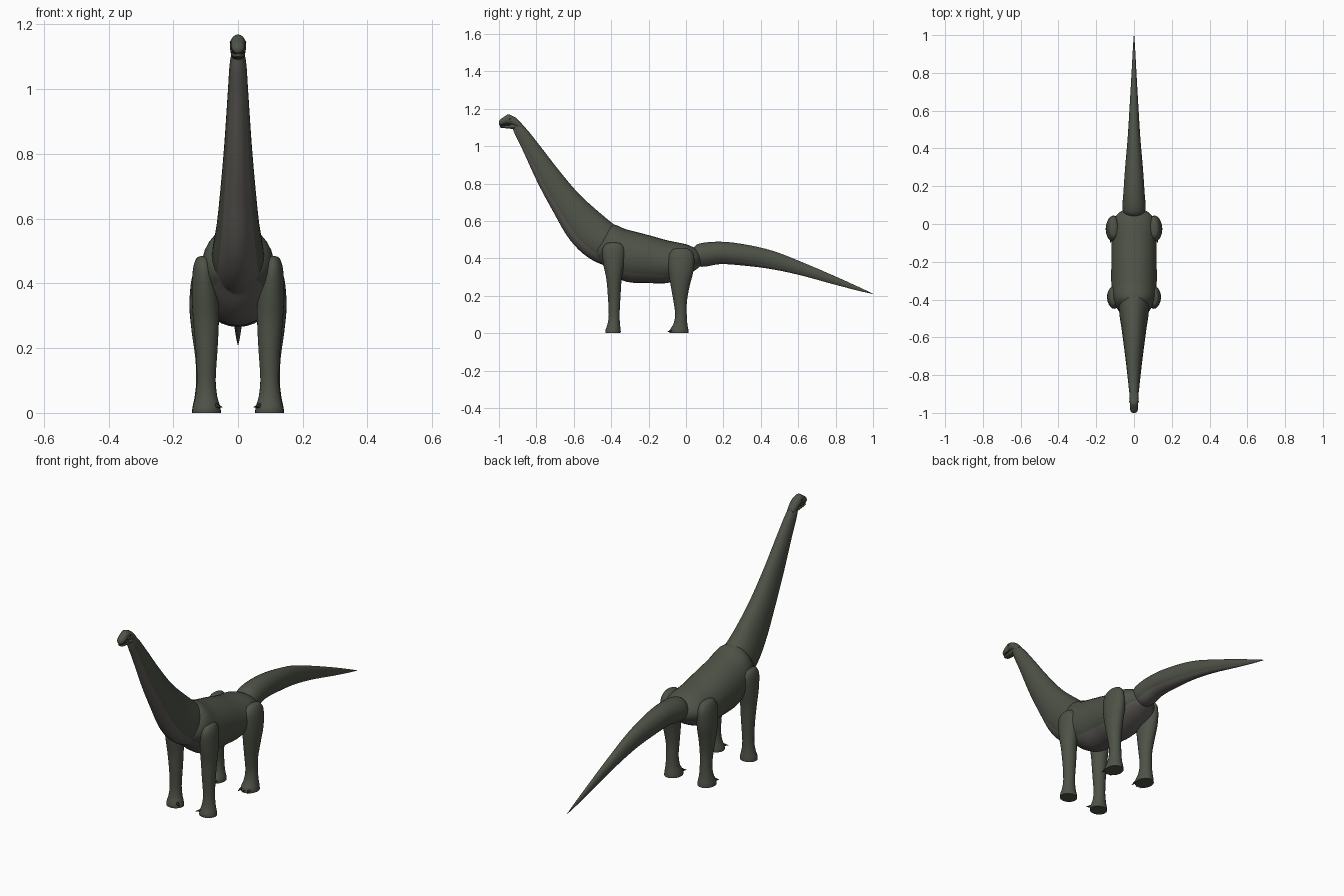
import bpy, bmesh, math
from mathutils import Vector

if "Cube" in bpy.data.objects:
    bpy.data.objects.remove(bpy.data.objects["Cube"], do_unlink=True)


def make_material(name, colour):
    m = bpy.data.materials.new(name)
    m.use_nodes = True
    m.diffuse_color = (*colour, 1)
    m.node_tree.nodes["Principled BSDF"].inputs["Base Color"].default_value = (*colour, 1)
    return m


HIDE = make_material("olive hide", (0.075, 0.085, 0.062))
BELLY = make_material("grey belly", (0.122, 0.112, 0.102))
DARK = make_material("dark claw", (0.025, 0.025, 0.022))


def smooth_path(points, steps):
    """Hermite interpolation of centre and radii together."""
    pts = [Vector(p) for p in points]
    t = [0.0]
    for a, b in zip(pts, pts[1:]):
        t.append(t[-1] + (b - a).length)
    last = len(pts) - 1
    slopes = []
    for i in range(last + 1):
        lo, hi = max(i - 1, 0), min(i + 1, last)
        slopes.append((pts[hi] - pts[lo]) / (t[hi] - t[lo]))
    out = []
    for i in range(last):
        h = t[i + 1] - t[i]
        for k in range(steps):
            s = k / steps
            out.append(pts[i] * (2 * s**3 - 3 * s**2 + 1) + slopes[i] * (h * (s**3 - 2 * s**2 + s))
                       + pts[i + 1] * (3 * s**2 - 2 * s**3) + slopes[i + 1] * (h * (s**3 - s**2)))
    return out + [pts[-1]]


def finish(name, bm, materials):
    bmesh.ops.recalc_face_normals(bm, faces=bm.faces)
    mesh = bpy.data.meshes.new(name)
    bm.to_mesh(mesh)
    bm.free()
    for m in materials:
        mesh.materials.append(m)
    ob = bpy.data.objects.new(name, mesh)
    bpy.context.collection.objects.link(ob)
    bpy.ops.object.select_all(action='DESELECT')
    ob.select_set(True)
    bpy.context.view_layer.objects.active = ob
    bpy.ops.object.shade_smooth_by_angle(angle=math.radians(50))
    return ob


def loft(name, points, axis=None, belly=None, sides=28, steps=4, material=HIDE):
    """Skin elliptical rings (x, y, z, half width, half depth) along a path."""
    path = smooth_path(points, steps)
    bm = bmesh.new()
    rings = []
    for i, p in enumerate(path):
        a, b = path[max(i - 1, 0)], path[min(i + 1, len(path) - 1)]
        along = Vector(axis) if axis else Vector((0, b[1] - a[1], b[2] - a[2])).normalized()
        up = Vector((1, 0, 0)).cross(along)
        ring = []
        for k in range(sides):
            ang = math.tau * k / sides
            offset = Vector((max(p[3], 0.001) * math.cos(ang), 0, 0)) + up * (max(p[4], 0.001) * math.sin(ang))
            ring.append(bm.verts.new(Vector(p[:3]) + offset))
        rings.append(ring)
    for r0, r1 in zip(rings, rings[1:]):
        for k in range(sides):
            n = (k + 1) % sides
            f = bm.faces.new((r0[k], r0[n], r1[n], r1[k]))
            # underside strip
            if belly is not None and math.sin(math.tau * (k + 0.5) / sides) < belly:
                f.material_index = 1
    bm.faces.new(rings[0])
    bm.faces.new(rings[-1])
    return finish(name, bm, [material, BELLY])


def spine(rows):
    return [(0, *row) for row in rows]


def claw(name, base, direction, length, radius):
    bm = bmesh.new()
    bmesh.ops.create_cone(bm, cap_ends=True, segments=8, radius1=radius, radius2=0.0005, depth=length)
    d = Vector(direction).normalized()
    bmesh.ops.rotate(bm, verts=bm.verts, matrix=d.to_track_quat('Z', 'Y').to_matrix())
    bmesh.ops.translate(bm, verts=bm.verts, vec=Vector(base) + d * length / 2)
    finish(name, bm, [DARK])


# Torso
loft("torso", spine([
    (-.50, .435, .01, .01), (-.49, .435, .045, .03), (-.46, .445, .082, .065),
    (-.40, .45, .11, .13), (-.32, .415, .12, .14), (-.2, .396, .12, .128),
    (-.1, .382, .12, .114), (0, .39, .115, .085), (.05, .395, .09, .058),
    (.08, .395, .045, .032), (.09, .395, .01, .01)]), axis=(0, 1, 0), belly=-.7)

# Neck
loft("neck", spine([
    (-.915, 1.115, .018, .02), (-.89, 1.085, .025, .032), (-.835, 1.0, .031, .044),
    (-.735, .835, .042, .066), (-.64, .695, .054, .084), (-.54, .57, .067, .108),
    (-.45, .49, .08, .112), (-.34, .435, .08, .1)]), belly=-.68)

# Tail
loft("tail", spine([
    (.035, .41, .01, .01), (.045, .411, .04, .04), (.075, .416, .06, .062),
    (.18, .429, .055, .06), (.3, .419, .047, .057), (.45, .393, .034, .049),
    (.61, .346, .024, .035), (.8, .28, .013, .021), (.93, .234, .006, .009),
    (1.0, .21, .001, .001)]), belly=-.6)

# Head: skull, mouth line and lower jaw
loft("skull", spine([
    (-1.0, 1.123, .008, .008), (-.993, 1.126, .017, .016), (-.975, 1.134, .022, .021),
    (-.952, 1.143, .022, .026), (-.932, 1.138, .025, .025), (-.905, 1.122, .024, .026),
    (-.875, 1.098, .018, .018)]), axis=(0, 1, 0), sides=20)
loft("mouth_line", spine([
    (-.993, 1.113, .012, .005), (-.975, 1.114, .019, .006), (-.94, 1.114, .02, .006)]),
    axis=(0, 1, 0), sides=20, material=DARK)
loft("lower_jaw", spine([
    (-.994, 1.105, .008, .004), (-.985, 1.104, .016, .007), (-.96, 1.104, .019, .009),
    (-.92, 1.106, .022, .015), (-.89, 1.106, .02, .015)]), axis=(0, 1, 0), sides=20)

for side, s in (("left", 1), ("right", -1)):
    # Front leg
    front = [(.108, -.388, .485, .005, .01), (.108, -.388, .478, .02, .04),
             (.106, -.388, .445, .033, .06), (.102, -.387, .37, .041, .055),
             (.099, -.385, .29, .04, .041), (.097, -.384, .2, .034, .034),
             (.098, -.384, .1, .029, .029), (.098, -.386, .05, .034, .033),
             (.097, -.39, .015, .043, .041), (.097, -.39, 0, .044, .041)]
    # Hind leg
    hind = [(.108, -.025, .455, .005, .012), (.108, -.025, .447, .022, .045),
            (.109, -.025, .41, .035, .068), (.107, -.027, .33, .043, .066),
            (.104, -.031, .25, .039, .05), (.1, -.031, .17, .032, .036),
            (.099, -.027, .1, .03, .031), (.099, -.03, .05, .035, .037),
            (.098, -.037, .015, .043, .05), (.098, -.037, 0, .044, .051)]
    for kind, rows in (("front", front), ("hind", hind)):
        loft(f"{side}_{kind}_leg", [(s * r[0], *r[1:]) for r in rows], axis=(0, 0, -1))

    # Claws: one inner thumb in front, three toes behind
    claw(f"{side}_thumb_claw", (s * .07, -.41, .022), (-s * .8, -.6, -.15), .028, .009)
    for i in range(3):
        claw(f"{side}_hind_claw_{i + 1}", (s * (.075 + .022 * i), -.077, .014),
             (s * (i - 1) * .3, -1, -.35), .025, .008)

    # Eye
    bm = bmesh.new()
    bmesh.ops.create_uvsphere(bm, u_segments=10, v_segments=6, radius=.004)
    bmesh.ops.translate(bm, verts=bm.verts, vec=(s * .022, -.94, 1.145))
    finish(f"{side}_eye", bm, [DARK])
